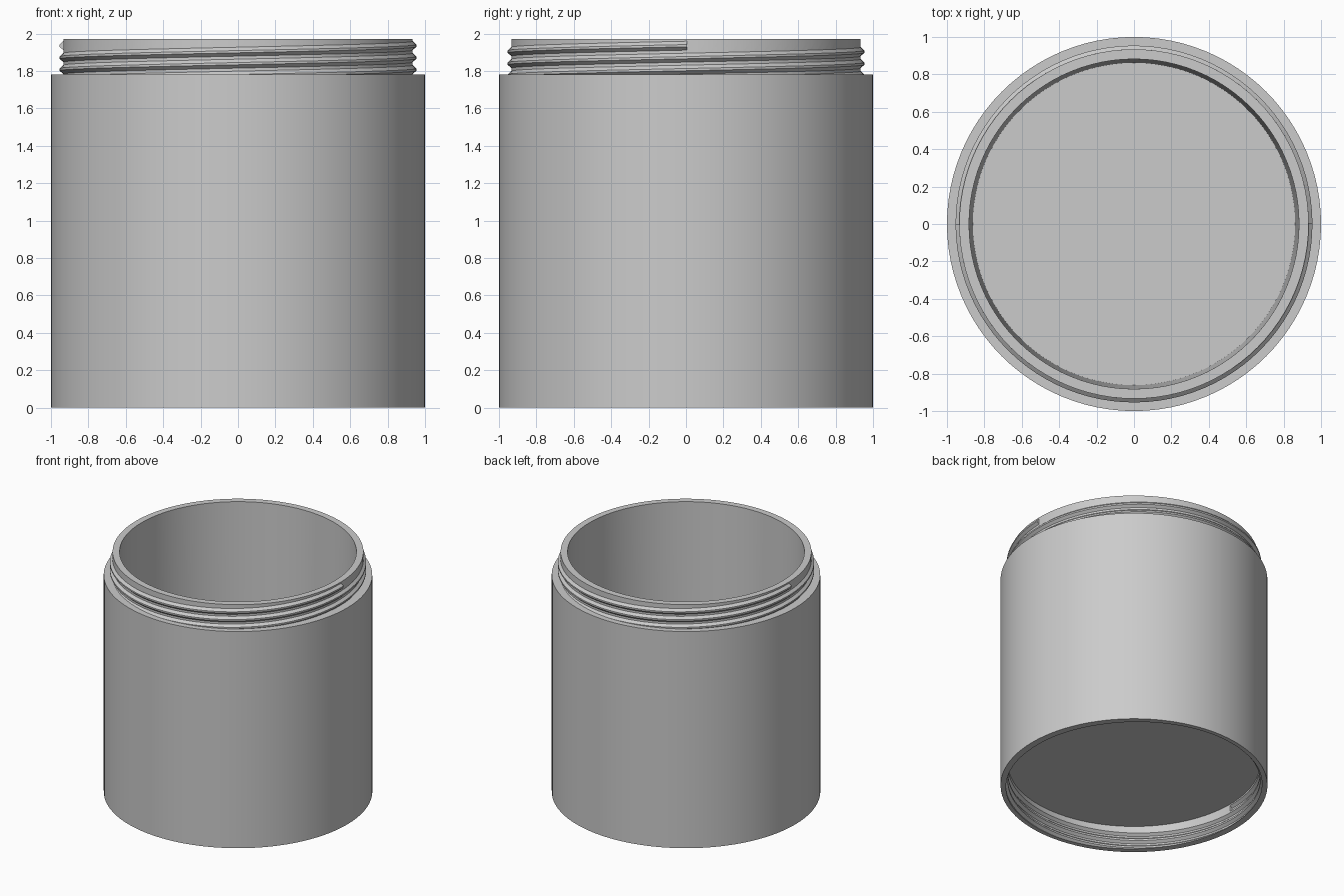
import bpy, bmesh
from math import cos, sin, tau, radians

if "Cube" in bpy.data.objects:
    bpy.data.objects.remove(bpy.data.objects["Cube"])

SEG = 96
SHOULDER, TOP = 1.78, 1.97
PITCH = 0.128          # lead of each of the two thread starts


def make_object(name, bm):
    bmesh.ops.recalc_face_normals(bm, faces=bm.faces)
    me = bpy.data.meshes.new(name)
    bm.to_mesh(me)
    bm.free()
    ob = bpy.data.objects.new(name, me)
    bpy.context.collection.objects.link(ob)
    return ob


def bridge(bm, a, b):
    n = len(a)
    for i in range(n):
        j = (i + 1) % n
        bm.faces.new((a[i], a[j], b[j], b[i]))


def lathe(name, profile):
    """Spin (radius, z) points and cap both ends."""
    bm = bmesh.new()
    rings = [[bm.verts.new((r * cos(tau * i / SEG), r * sin(tau * i / SEG), z))
              for i in range(SEG)] for r, z in profile]
    for a, b in zip(rings, rings[1:]):
        bridge(bm, a, b)
    bm.faces.new(rings[0])
    bm.faces.new(rings[-1])
    return make_object(name, bm)


def helix(name, section, end_z, end_angle, turns):
    """Sweep a thread section down a right-handed helix from its upper end."""
    bm = bmesh.new()
    rings = []
    steps = int(turns * SEG)
    for k in range(steps + 1):
        a = end_angle - tau * k / SEG
        z = end_z - PITCH * k / SEG
        rings.append([bm.verts.new((r * cos(a), r * sin(a), z + dz))
                      for r, dz in section])
    for a, b in zip(rings, rings[1:]):
        bridge(bm, a, b)
    bm.faces.new(rings[0])
    bm.faces.new(rings[-1])
    return make_object(name, bm)


def combine(target, tool, operation):
    mod = target.modifiers.new(operation, 'BOOLEAN')
    mod.operation = operation
    mod.solver = 'EXACT'
    mod.object = tool
    bpy.context.view_layer.objects.active = target
    bpy.ops.object.modifier_apply(modifier=mod.name)
    bpy.data.objects.remove(tool)


# Jar: recess roof, bottom lip, outer wall, shoulder, neck, tapered inside, floor
jar = lathe("threaded_jar", [
    (0.945, 0.19), (0.945, 0.0), (1.0, 0.0), (1.0, SHOULDER),
    (0.934, SHOULDER), (0.934, TOP), (0.882, TOP), (0.862, 0.25)])

# Double-start thread on the neck, and matching grooves in the bottom recess
ridge = [(0.915, -0.026), (0.934, -0.024), (0.954, -0.006),
         (0.954, 0.006), (0.934, 0.024), (0.915, 0.026)]
groove = [(0.925, -0.026), (0.945, -0.025), (0.966, -0.007),
          (0.966, 0.007), (0.945, 0.025), (0.925, 0.026)]
offset = radians(0.4)
for start in (0, tau / 2):
    combine(jar, helix("neck_thread", ridge, 1.935, start + offset, 1.5), 'UNION')
    combine(jar, helix("recess_groove", groove, 0.155, start + offset, 1.5), 'DIFFERENCE')

# Smooth walls with crisp edges
bpy.ops.object.select_all(action='DESELECT')
jar.select_set(True)
bpy.context.view_layer.objects.active = jar
bpy.ops.object.shade_smooth_by_angle(angle=radians(25))
# Centre the thread crests' extent on the origin
jar.location = (0, 0, 0)
